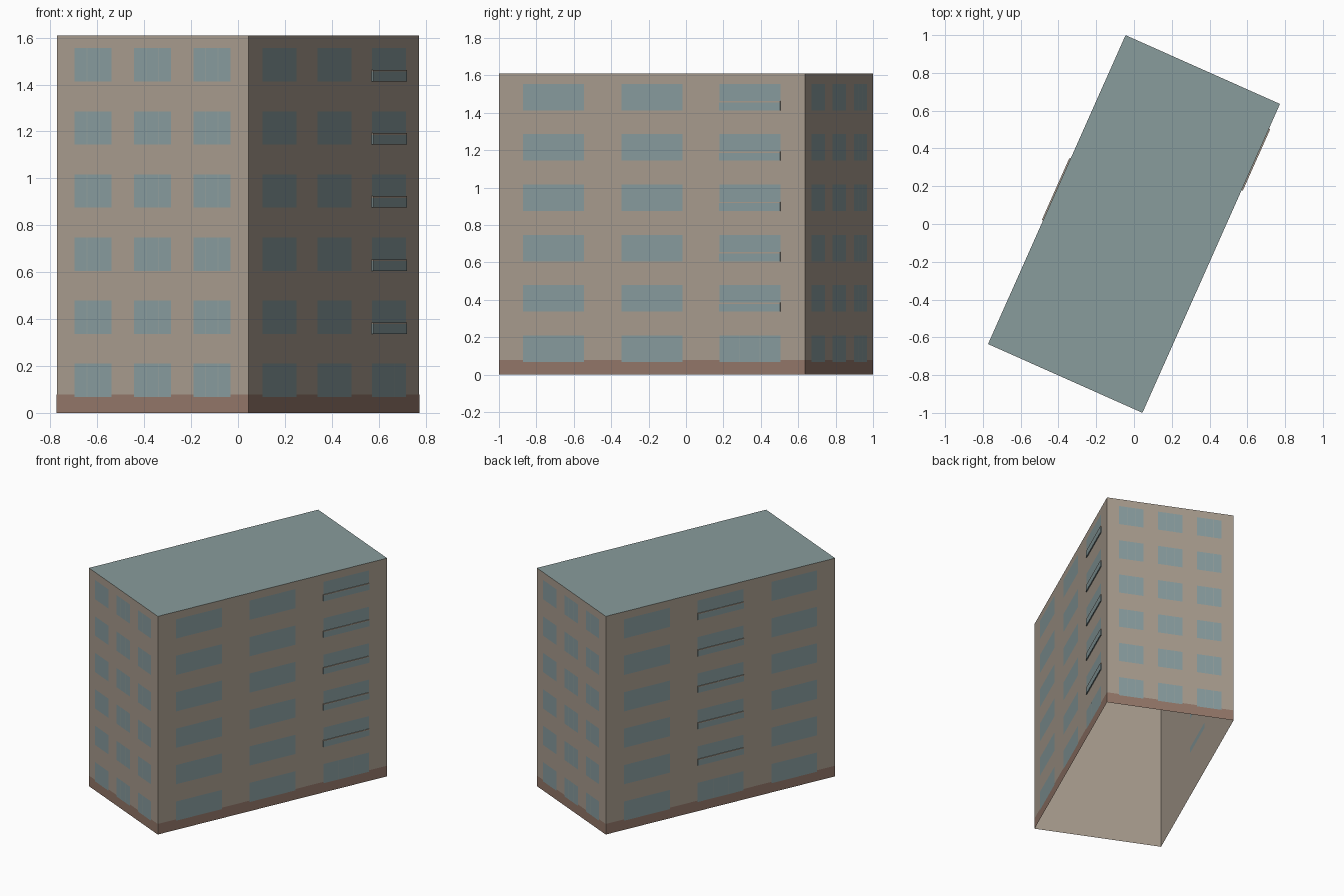
import bpy, bmesh
from math import radians
from mathutils import Matrix, Vector

cube = bpy.data.objects.get("Cube")
if cube:
    bpy.data.objects.remove(cube, do_unlink=True)

WIDTH, LENGTH, HEIGHT = 0.895, 1.79, 1.61
TURN = Matrix.Rotation(radians(-24), 4, 'Z')
FLOORS = [0.068 + 0.269 * i for i in range(6)]
WIN_H = 0.142


def material(name, srgb):
    col = [(c / 255 / 12.92 if c < 11 else ((c / 255 + 0.055) / 1.055) ** 2.4) for c in srgb] + [1]
    m = bpy.data.materials.new(name)
    m.use_nodes = True
    m.diffuse_color = col
    bsdf = m.node_tree.nodes["Principled BSDF"]
    bsdf.inputs["Base Color"].default_value = col
    bsdf.inputs["Roughness"].default_value = 0.9
    return m


wall = material("beige wall", (168, 156, 142))
roof = material("grey blue roof", (137, 156, 156))
glass = material("blue glass", (136, 156, 158))
bars = material("pale window bar", (146, 160, 158))
brick = material("brown plinth", (147, 119, 105))


def finish(name, bm, *mats):
    mesh = bpy.data.meshes.new(name)
    bm.to_mesh(mesh)
    bm.free()
    for m in mats:
        mesh.materials.append(m)
    ob = bpy.data.objects.new(name, mesh)
    bpy.context.collection.objects.link(ob)
    ob.matrix_world = TURN
    return ob


def side_frame(angle, dist):
    """Local frame of a wall: x along it, y inward, z up."""
    return Matrix.Rotation(radians(angle), 4, 'Z') @ Matrix.Translation((0, -dist, 0))


def quad(bm, frame, x0, x1, z0, z1, out):
    pts = ((x0, z0), (x1, z0), (x1, z1), (x0, z1))
    return bm.faces.new([bm.verts.new(frame @ Vector((x, -out, z))) for x, z in pts])


def box(bm, frame, x0, x1, z0, z1, out):
    size = Matrix.Diagonal((x1 - x0, out, z1 - z0, 1))
    place = Matrix.Translation(((x0 + x1) / 2, -out / 2, (z0 + z1) / 2))
    bmesh.ops.create_cube(bm, size=1, matrix=frame @ place @ size)


# Hollow shell, open underneath, with the roof in its own colour
bm = bmesh.new()
bmesh.ops.create_cube(bm, size=1, matrix=Matrix.Translation((0, 0, HEIGHT / 2))
                      @ Matrix.Diagonal((WIDTH, LENGTH, HEIGHT, 1)))
bm.normal_update()
bmesh.ops.delete(bm, geom=[f for f in bm.faces if f.normal.z < -0.5], context='FACES_ONLY')
for f in bm.faces:
    f.material_index = int(f.normal.z > 0.5)
finish("building_shell", bm, wall, roof)

# name, angle, distance to wall, wall width, bay spacing, window width, balcony bay
SIDES = [
    ("front", 0, LENGTH / 2, WIDTH, 0.277, 0.173, None),
    ("left", 90, WIDTH / 2, LENGTH, 0.574, 0.357, 1),
    ("back", 180, LENGTH / 2, WIDTH, 0.277, 0.173, None),
    ("right", 270, WIDTH / 2, LENGTH, 0.574, 0.357, 0),
]

for name, angle, dist, width, pitch, win_w, balcony in SIDES:
    frame = side_frame(angle, dist)

    # Plinth band
    bm = bmesh.new()
    quad(bm, frame, -width / 2, width / 2, 0, 0.078, 0.001)
    finish(name + "_plinth", bm, brick)

    # Windows with thin upright bars
    panes, mullions = bmesh.new(), bmesh.new()
    for bay in (-1, 0, 1):
        x = bay * pitch
        for row, z in enumerate(FLOORS):
            quad(panes, frame, x - win_w / 2, x + win_w / 2, z, z + WIN_H, 0.002)
            if balcony is None or (bay == balcony and row == 0):
                for s in (-1, 1):
                    c = x + s * win_w / 6
                    quad(mullions, frame, c - 0.002, c + 0.002, z, z + WIN_H, 0.0025)
    finish(name + "_windows", panes, glass)
    finish(name + "_window_bars", mullions, bars)

    # Shallow balcony fronts with a rail on top
    if balcony is not None:
        panels, rails = bmesh.new(), bmesh.new()
        x0 = balcony * pitch - win_w / 2
        x1 = x0 + win_w
        for z in FLOORS[1:]:
            box(panels, frame, x0, x1, z, z + 0.042, 0.007)
            box(rails, frame, x0, x1, z + 0.042, z + 0.049, 0.007)
        finish(name + "_balcony_panels", panels, glass)
        finish(name + "_balcony_rails", rails, wall)
